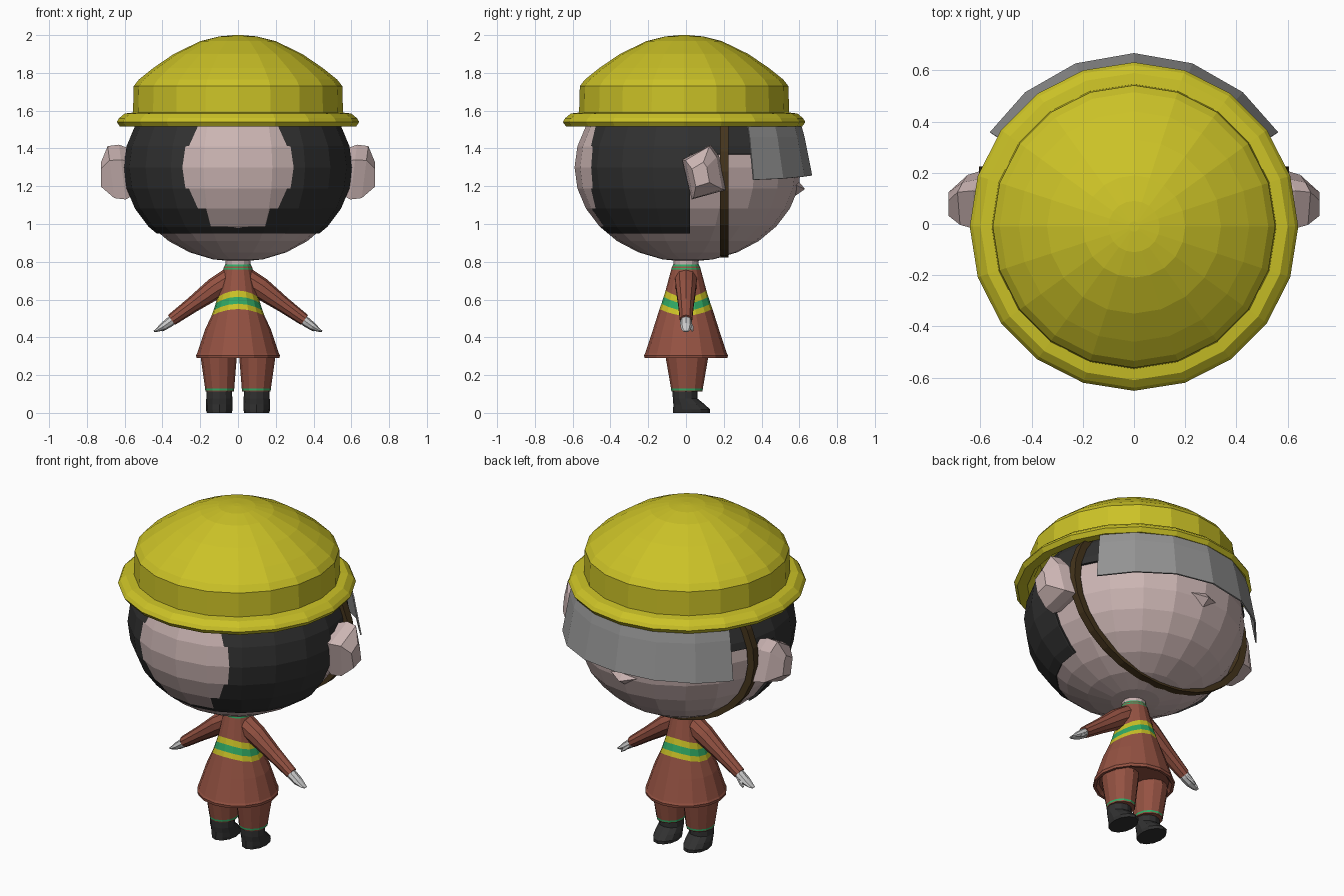
import bpy, bmesh
from math import sin, cos, pi, radians
from mathutils import Vector, Matrix

if "Cube" in bpy.data.objects:
    bpy.data.objects.remove(bpy.data.objects["Cube"])


def mat(name, r, g, b):
    m = bpy.data.materials.new(name)
    m.diffuse_color = (r, g, b, 1)
    m.use_nodes = True
    m.node_tree.nodes["Principled BSDF"].inputs["Base Color"].default_value = m.diffuse_color
    return m


YELLOW = mat("yellow", .60, .54, .02)
RED = mat("brick_red", .30, .085, .055)
GREEN = mat("green", .03, .40, .13)
DARK = mat("charcoal", .03, .03, .03)
SKIN = mat("skin", .60, .46, .45)
BROWN = mat("brown", .06, .035, .012)
GREY = mat("visor_grey", .30, .30, .30)
GLOVE = mat("glove_grey", .58, .58, .58)


def finish(bm, name, mats):
    bmesh.ops.recalc_face_normals(bm, faces=bm.faces)
    me = bpy.data.meshes.new(name)
    bm.to_mesh(me)
    bm.free()
    for m in mats:
        me.materials.append(m)
    ob = bpy.data.objects.new(name, me)
    bpy.context.collection.objects.link(ob)
    return ob


def loft(name, rings, mats, bands=None, caps=True, closed=True):
    """Skin a list of equal-length rings; bands gives a material index per strip."""
    bm = bmesh.new()
    rows = [[bm.verts.new(p) for p in r] for r in rings]
    n = len(rows[0])
    for k, (a, b) in enumerate(zip(rows, rows[1:])):
        for i in range(n if closed else n - 1):
            j = (i + 1) % n
            f = bm.faces.new((a[i], a[j], b[j], b[i]))
            f.material_index = bands[k] if bands else 0
    if caps:
        for row, k in ((rows[0], 0), (rows[-1], -1)):
            bm.faces.new(row).material_index = bands[k] if bands else 0
    return finish(bm, name, mats)


def ellipse(cx, cy, z, rx, ry, n, drop=0):
    angles = [2 * pi * i / n + pi / 2 for i in range(n)]
    return [(cx + rx * cos(a), cy + ry * sin(a), z - drop * cos(a) ** 2) for a in angles]


def ball(radii, centre, u=20, v=14):
    bm = bmesh.new()
    bmesh.ops.create_uvsphere(bm, u_segments=u, v_segments=v, radius=1)
    bm.transform(Matrix.Translation(centre) @ Matrix.Diagonal((*radii, 1)))
    return bm


# Head
finish(ball((.588, .60, .5), (0, .01, 1.3)), "head", [SKIN])

# Hair: shell over the back and crown, trimmed around the face
bm = ball((.605, .595, .505), (0, .01, 1.3))
for co, no, clear in (((0, 0, .95), (0, 0, -1), True),
                      ((0, .02, 0), (0, 1, 0), False),
                      ((0, 0, 1.37), (0, 0, 1), False)):
    bmesh.ops.bisect_plane(bm, geom=bm.verts[:] + bm.edges[:] + bm.faces[:],
                           plane_co=co, plane_no=no, clear_outer=clear)
face_side = [f for f in bm.faces
             if f.calc_center_median().y > .02 and f.calc_center_median().z < 1.37]
bmesh.ops.delete(bm, geom=face_side, context='FACES')
hair = finish(bm, "hair", [DARK])
thick = hair.modifiers.new("thickness", 'SOLIDIFY')
thick.thickness = .02
thick.offset = -1

# Nose wedge
bm = bmesh.new()
for p in ((0, .63, 1.185), (.13, .56, 1.215), (-.13, .56, 1.215),
          (0, .585, 1.24), (0, .58, 1.15), (0, .5, 1.2)):
    bm.verts.new(p)
bmesh.ops.convex_hull(bm, input=bm.verts)
finish(bm, "nose", [SKIN])

# Ears: lofted pentagonal blocks
ear_outline = [(-.02, 1.34), (.13, 1.42), (.175, 1.36), (.21, 1.18), (.03, 1.13)]
ear_x = [.68, .69, .67, .65, .655]
for s, side in ((1, "right"), (-1, "left")):
    base = [(s * .53, .10 + (y - .10) * .75, 1.27 + (z - 1.27) * .75) for y, z in ear_outline]
    rim0 = [(s * (x - .06), y, z) for x, (y, z) in zip(ear_x, ear_outline)]
    rim1 = [(s * x, .09 + (y - .09) * .85, 1.27 + (z - 1.27) * .95)
            for x, (y, z) in zip(ear_x, ear_outline)]
    tip = [(s * .725, .08 + (y - .1) * .4, 1.26 + (z - 1.27) * .45) for y, z in ear_outline]
    loft(side + "_ear", [base, rim0, rim1, tip], [SKIN])

# Helmet: twenty-sided turned profile with rolled brim and inner shell
profile = [(.02, 2.0), (.10, 1.993), (.20, 1.968), (.34, 1.90), (.45, 1.825), (.525, 1.765),
           (.552, 1.73), (.556, 1.59), (.60, 1.585), (.63, 1.56), (.642, 1.54),
           (.625, 1.516), (.57, 1.52), (.53, 1.58), (.51, 1.72), (.32, 1.87), (.02, 1.95)]
loft("helmet", [ellipse(0, -.01, z, r, r, 20) for r, z in profile], [YELLOW])

# Visor: curved flared sheet
visor_angles = [radians(90 + a) for a in (-57.5, -39.5, -20, 0, 20, 39.5, 57.5)]
visor = loft("visor",
             [[(r * cos(a), r * sin(a), z + lift * sin(a) ** 4) for a in visor_angles]
              for r, z, lift in ((.60, 1.56, 0), (.628, 1.46, 0), (.668, 1.232, .025))],
             [GREY], caps=False, closed=False)
thick = visor.modifiers.new("thickness", 'SOLIDIFY')
thick.thickness = .008

# Chin strap: flat band in one plane under the chin
strap = []
for i in range(21):
    a = radians(-215 + 250 * i / 20)
    strap.append([(rx * cos(a), y, 1.3 + rz * sin(a))
                  for rx, rz, y in ((.565, .45, .18), (.607, .477, .18),
                                    (.607, .477, .225), (.565, .45, .225))])
loft("chin_strap", strap, [BROWN])

# Neck
loft("neck", [ellipse(0, 0, z, .065, .065, 12) for z in (.74, .86)], [SKIN])

# Coat: flared cone with reflective bands and a hem lip
coat = [(.785, .068, 0, 1), (.775, .073, 0, 0), (.768, .076, 0, 1), (.760, .078, 0, 0),
        (.648, .108, .035, 2), (.615, .118, .035, 1), (.578, .130, .035, 2),
        (.55, .140, .035, 0), (.44, .175, 0, 0), (.315, .216, 0, 0),
        (.305, .222, 0, 0), (.29, .220, 0, 0), (.29, .205, 0, 0), (.31, .19, 0, 0)]
loft("coat", [ellipse(0, 0, z, r, r, 16, d) for z, r, d, _ in coat],
     [RED, GREEN, YELLOW], [c[3] for c in coat[:-1]])


def limb(name, path, s, n, material):
    """Tube through (x, y, z, vertical radius, depth radius), leaning down and out."""
    along = Vector((.81, 0, -.58)).normalized()
    up = Vector((-along.z, 0, along.x))
    rings = []
    for x, y, z, ru, rv in path:
        ring = []
        for i in range(n):
            a = 2 * pi * i / n
            p = Vector((x, y, z)) + up * ru * cos(a) + Vector((0, rv * sin(a), 0))
            ring.append((s * p.x, p.y, p.z))
        rings.append(ring)
    return loft(name, rings, [material])


for s, side in ((1, "right"), (-1, "left")):
    # Sleeve, glove and thumb
    limb(side + "_sleeve", [(.03, 0, .715, .062, .062), (.12, 0, .66, .058, .056),
                            (.24, 0, .573, .042, .043), (.352, 0, .492, .032, .034)],
         s, 10, RED)
    limb(side + "_glove", [(.325, 0, .510, .024, .026), (.36, 0, .482, .026, .031),
                           (.395, 0, .457, .022, .030), (.43, 0, .437, .009, .022),
                           (.445, 0, .431, .004, .012)], s, 8, GLOVE)
    limb(side + "_thumb", [(.355, .018, .478, .012, .012), (.385, .032, .450, .010, .010),
                           (.402, .034, .434, .004, .005)], s, 6, GLOVE)

    # Trouser leg with trim
    legs = [(.36, .090, .085, .11, 0), (.29, .102, .095, .112, 0), (.128, .097, .077, .084, 1),
            (.118, .097, .076, .083, 0), (.112, .097, .074, .081, 0), (.112, .097, .06, .06, 0)]
    loft(side + "_trouser_leg",
         [ellipse(s * x, .005, z, rx, ry, 12) for z, x, rx, ry, _ in legs],
         [RED, GREEN], [g[4] for g in legs[:-1]])

    # Boot
    loft(side + "_boot",
         [ellipse(s * .099, cy, z, rx, ry, 12) for z, cy, rx, ry in
          ((0, .03, .066, .098), (.018, .03, .071, .098), (.045, .016, .071, .083),
           (.075, -.004, .069, .066), (.13, -.005, .067, .066))], [DARK])
